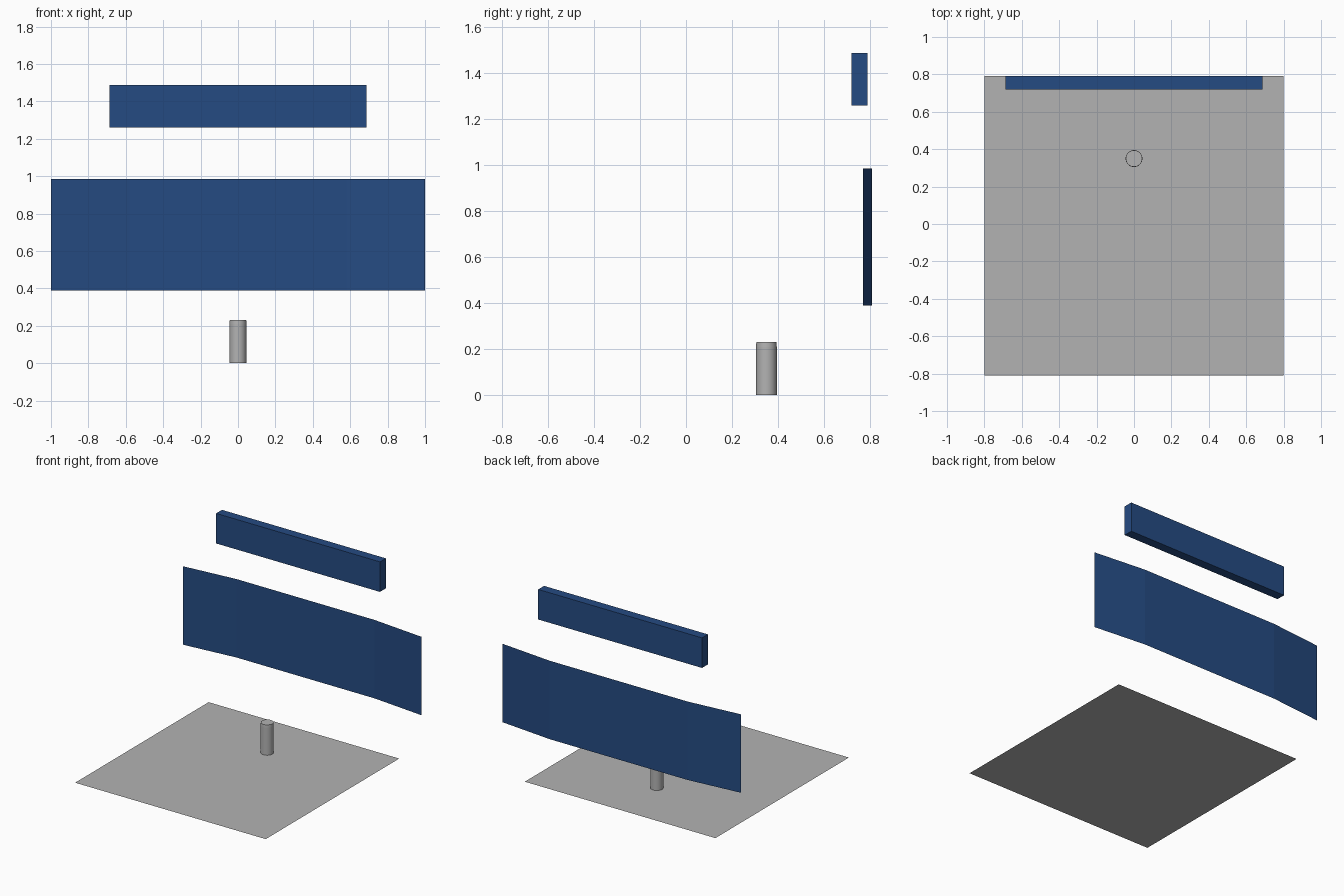
import bpy, bmesh, math

if "Cube" in bpy.data.objects:
    bpy.data.objects.remove(bpy.data.objects["Cube"])


def material(name, rgb):
    m = bpy.data.materials.new(name)
    m.diffuse_color = (*rgb, 1)
    m.use_nodes = True
    m.node_tree.nodes["Principled BSDF"].inputs["Base Color"].default_value = m.diffuse_color
    return m


GREY = material("light grey", (0.45, 0.45, 0.45))
BLUE = material("navy blue", (0.0185, 0.07, 0.225))


def finish(name, bm, mat):
    mesh = bpy.data.meshes.new(name)
    bm.to_mesh(mesh)
    bm.free()
    mesh.materials.append(mat)
    obj = bpy.data.objects.new(name, mesh)
    bpy.context.collection.objects.link(obj)
    return obj


# Floor: a single flat sheet facing up
bm = bmesh.new()
bmesh.ops.create_grid(bm, x_segments=1, y_segments=1, size=0.8)
bmesh.ops.translate(bm, verts=bm.verts, vec=(0, -0.01, 0))
finish("floor_sheet", bm, GREY)

# Back panel: thin sheet with both wings folded slightly forward
bm = bmesh.new()
profile = [(-1.0, 0.77), (-0.58, 0.81), (0.58, 0.81), (1.0, 0.77)]
low = [bm.verts.new((x, y, 0.39)) for x, y in profile]
high = [bm.verts.new((x, y, 0.985)) for x, y in profile]
for i in range(3):
    bm.faces.new((low[i], low[i + 1], high[i + 1], high[i]))
finish("back_panel", bm, BLUE)

# Upper bar: plain box above the panel
bm = bmesh.new()
bmesh.ops.create_cube(bm, size=1)
bmesh.ops.scale(bm, verts=bm.verts, vec=(1.375, 0.07, 0.228))
bmesh.ops.translate(bm, verts=bm.verts, vec=(0, 0.755, 1.375))
finish("upper_bar", bm, BLUE)

# Post: round cylinder with a barely tapered cap
for name, z0, z1, r1 in (("post", 0.0, 0.21, 0.045), ("post_cap", 0.21, 0.23, 0.044)):
    bm = bmesh.new()
    bmesh.ops.create_cone(bm, cap_ends=True, segments=32, radius1=0.045,
                          radius2=r1, depth=z1 - z0)
    bmesh.ops.translate(bm, verts=bm.verts, vec=(0, 0.35, (z0 + z1) / 2))
    obj = finish(name, bm, GREY)
    bpy.ops.object.select_all(action='DESELECT')
    obj.select_set(True)
    bpy.context.view_layer.objects.active = obj
    bpy.ops.object.shade_smooth_by_angle(angle=math.radians(35))
